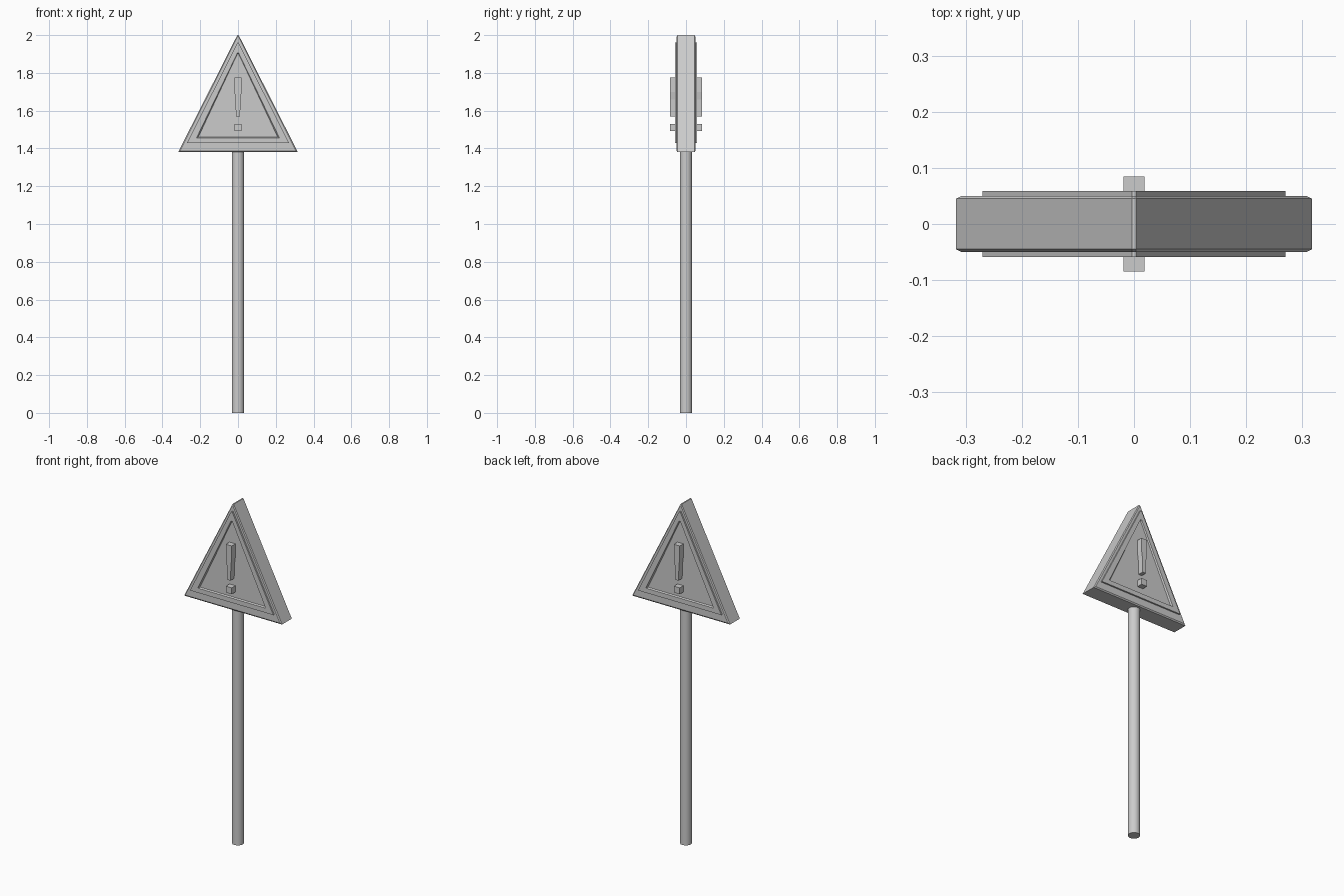
import bpy, bmesh

if "Cube" in bpy.data.objects:
    bpy.data.objects.remove(bpy.data.objects["Cube"])


def tri(half, z0, z1, tip=0.0035):
    """Triangle profile with a narrow flat tip, in x and z."""
    return [(-half, z0), (half, z0), (tip, z1), (-tip, z1)]


def loft(name, sections):
    """Skin matching profiles placed along y, and cap both ends."""
    bm = bmesh.new()
    loops = [[bm.verts.new((x, y, z)) for x, z in pts] for pts, y in sections]
    for a, b in zip(loops, loops[1:]):
        n = len(a)
        for i in range(n):
            j = (i + 1) % n
            bm.faces.new((a[i], a[j], b[j], b[i]))
    bm.faces.new(loops[0])
    bm.faces.new(loops[-1])
    bmesh.ops.recalc_face_normals(bm, faces=bm.faces)
    mesh = bpy.data.meshes.new(name)
    bm.to_mesh(mesh)
    bm.free()
    ob = bpy.data.objects.new(name, mesh)
    bpy.context.collection.objects.link(ob)
    return ob


# Round pole
bpy.ops.mesh.primitive_cylinder_add(vertices=16, radius=0.033, depth=1.385,
                                    location=(0, 0, 0.6925))
bpy.context.object.name = "pole"
bpy.ops.object.shade_smooth_by_angle()

# Triangular plate: chamfered rim, raised border and sunken panel on both faces
front = [
    (tri(0.21, 1.46, 1.90), -0.051),
    (tri(0.22, 1.455, 1.905), -0.059),
    (tri(0.27, 1.428, 1.96), -0.059),
    (tri(0.27, 1.428, 1.96), -0.05),
    (tri(0.307, 1.387, 1.99), -0.05),
    (tri(0.317, 1.38, 2.0), -0.045),
]
back = [(pts, -y) for pts, y in reversed(front)]
loft("warning_plate", front + back)

# Exclamation mark, standing out on both faces
bar = [(-0.011, 1.57), (0.011, 1.57), (0.0135, 1.66),
       (0.019, 1.70), (0.019, 1.775), (-0.019, 1.775),
       (-0.019, 1.70), (-0.0135, 1.66)]
dot = [(-0.019, 1.493), (0.019, 1.493), (0.019, 1.53), (-0.019, 1.53)]
for side, s in (("front", -1), ("back", 1)):
    for part, pts in (("bar", bar), ("dot", dot)):
        loft(f"{side}_mark_{part}", [(pts, s * 0.045), (pts, s * 0.085)])
